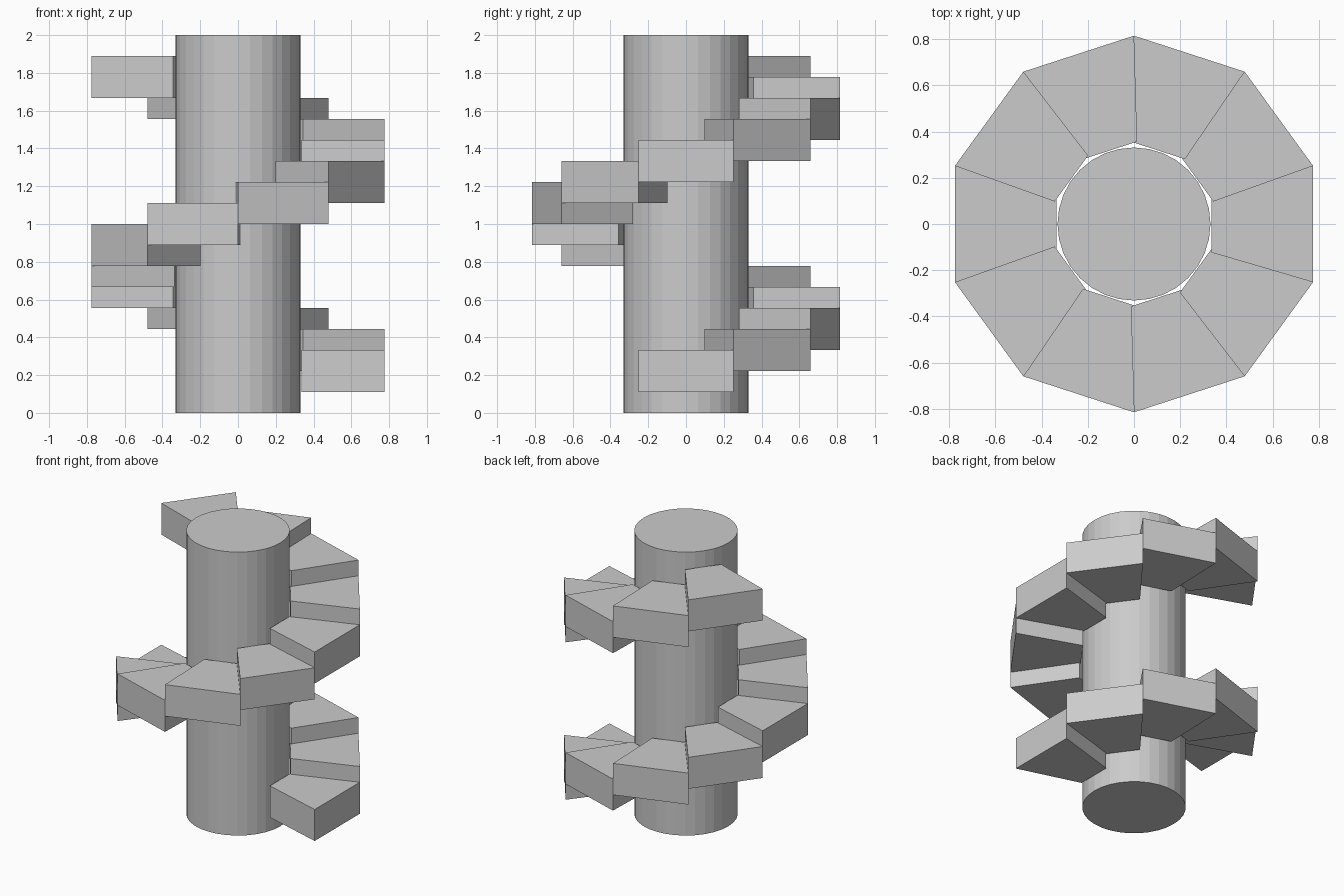
import bpy, bmesh
from math import radians
from mathutils import Matrix

if "Cube" in bpy.data.objects:
    bpy.data.objects.remove(bpy.data.objects["Cube"])

STEPS, TURN, RISE, THICK = 15, 36, 1 / 9, 2 / 9

# Central column
bpy.ops.mesh.primitive_cylinder_add(vertices=32, radius=0.331, depth=2, location=(0, 0, 1))
bpy.context.object.name = "column"

# Wedge plan of one tread, pointing along +x
PLAN = [(0.335, -0.123), (0.775, -0.252), (0.775, 0.252), (0.335, 0.123)]


def make_step(i):
    bm = bmesh.new()
    face = bm.faces.new([bm.verts.new((x, y, 0)) for x, y in PLAN])
    top = bmesh.ops.extrude_face_region(bm, geom=[face])["geom"]
    bmesh.ops.translate(bm, vec=(0, 0, THICK),
                        verts=[v for v in top if isinstance(v, bmesh.types.BMVert)])
    bmesh.ops.recalc_face_normals(bm, faces=bm.faces)
    bm.transform(Matrix.Translation((0, 0, RISE * (i + 1))) @ Matrix.Rotation(radians(TURN * i), 4, "Z"))
    mesh = bpy.data.meshes.new(f"step_{i + 1:02d}")
    bm.to_mesh(mesh)
    bm.free()
    bpy.context.collection.objects.link(bpy.data.objects.new(mesh.name, mesh))


# Treads spiralling up counter-clockwise
for i in range(STEPS):
    make_step(i)
